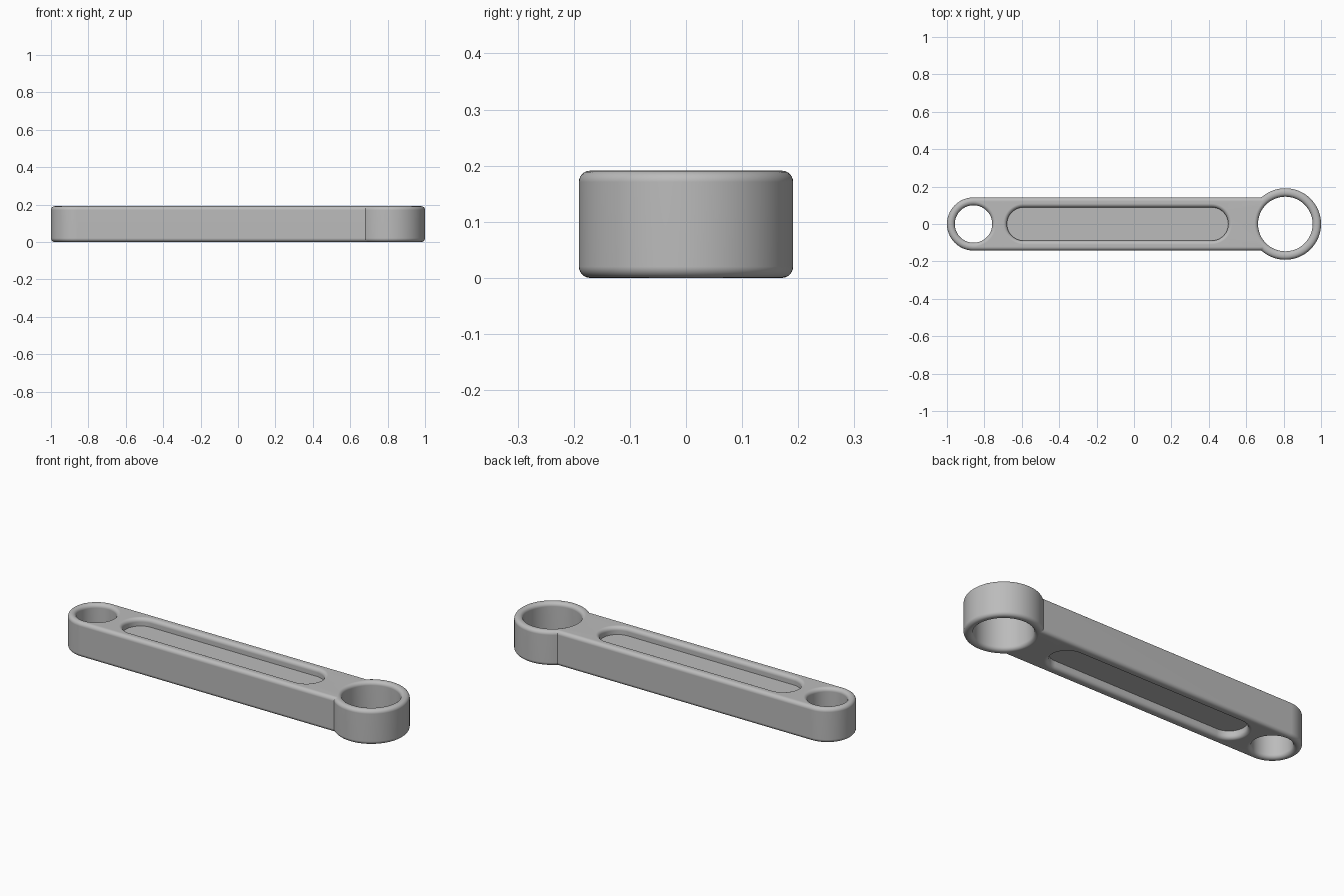
import bpy
import bmesh
from math import pi, sin, cos, asin, radians

old = bpy.data.objects.get("Cube")
if old:
    bpy.data.objects.remove(old, do_unlink=True)

HEIGHT = 0.191
FILLET = 0.02
POCKET_DEPTH = 0.042
BIG_X, BIG_R, BIG_HOLE = 0.809, 0.191, 0.146
SMALL_X, SMALL_R, SMALL_HOLE = -0.858, 0.142, 0.1
SLOT_A, SLOT_B, SLOT_R = -0.59, 0.415, 0.089


def arc(cx, r, start, end, n):
    return [(cx + r * cos(start + (end - start) * i / n),
             r * sin(start + (end - start) * i / n)) for i in range(n + 1)]


# Plan profiles; t moves each one into the material
def outline(t):
    a = pi - asin((SMALL_R - t) / (BIG_R - t))
    return (arc(BIG_X, BIG_R - t, -a, a, 72)
            + arc(SMALL_X, SMALL_R - t, pi / 2, 3 * pi / 2, 40))


def big_hole(t):
    return arc(BIG_X, BIG_HOLE + t, 0, 2 * pi, 72)[:-1]


def small_hole(t):
    return arc(SMALL_X, SMALL_HOLE + t, 0, 2 * pi, 64)[:-1]


def slot(t):
    return (arc(SLOT_B, SLOT_R + t, -pi / 2, pi / 2, 32)
            + arc(SLOT_A, SLOT_R + t, pi / 2, 3 * pi / 2, 32))


# Quarter-round edge sections as (height, inset) pairs
STEPS = 6
bottom = [(FILLET * (1 - cos(k / STEPS * pi / 2)),
           FILLET * (1 - sin(k / STEPS * pi / 2))) for k in range(STEPS + 1)]
top = [(HEIGHT - z, t) for z, t in reversed(bottom)]

bm = bmesh.new()


def loft(profile, levels):
    """Skin a profile through the levels; return first and last rings."""
    rings = [[bm.verts.new((x, y, z)) for x, y in profile(t)] for z, t in levels]
    for lo, hi in zip(rings, rings[1:]):
        for i in range(len(lo)):
            j = (i + 1) % len(lo)
            bm.faces.new((lo[i], lo[j], hi[j], hi[i]))
    return rings[0], rings[-1]


# Outer wall and the two through holes
lower, upper = [], []
for profile in (outline, big_hole, small_hole):
    first, last = loft(profile, bottom + top)
    lower.append(first)
    upper.append(last)

# Long pocket on each side, with a flat floor
rim, floor = loft(slot, bottom + [(POCKET_DEPTH, 0)])
lower.append(rim)
bm.faces.new(floor)
floor, rim = loft(slot, [(HEIGHT - POCKET_DEPTH, 0)] + top)
upper.append(rim)
bm.faces.new(floor)

# Flat top and bottom around the openings
for rings, direction in ((lower, -1), (upper, 1)):
    edges = [bm.edges.get((r[i - 1], r[i])) for r in rings for i in range(len(r))]
    bmesh.ops.triangle_fill(bm, use_beauty=True, edges=edges,
                            normal=(0, 0, direction))

bmesh.ops.recalc_face_normals(bm, faces=bm.faces[:])
mesh = bpy.data.meshes.new("link_arm")
bm.to_mesh(mesh)
bm.free()

link = bpy.data.objects.new("link_arm", mesh)
bpy.context.collection.objects.link(link)

# Plain grey metal
grey = bpy.data.materials.new("grey_metal")
grey.use_nodes = True
colour = (0.5, 0.5, 0.5, 1)
grey.diffuse_color = colour
grey.node_tree.nodes["Principled BSDF"].inputs["Base Color"].default_value = colour
mesh.materials.append(grey)

# Smooth fillets with crisp corners and flat large faces
bpy.ops.object.select_all(action="DESELECT")
link.select_set(True)
bpy.context.view_layer.objects.active = link
bpy.ops.object.shade_smooth_by_angle(angle=radians(30))
weighted = link.modifiers.new("weighted_normals", "WEIGHTED_NORMAL")
weighted.keep_sharp = True
